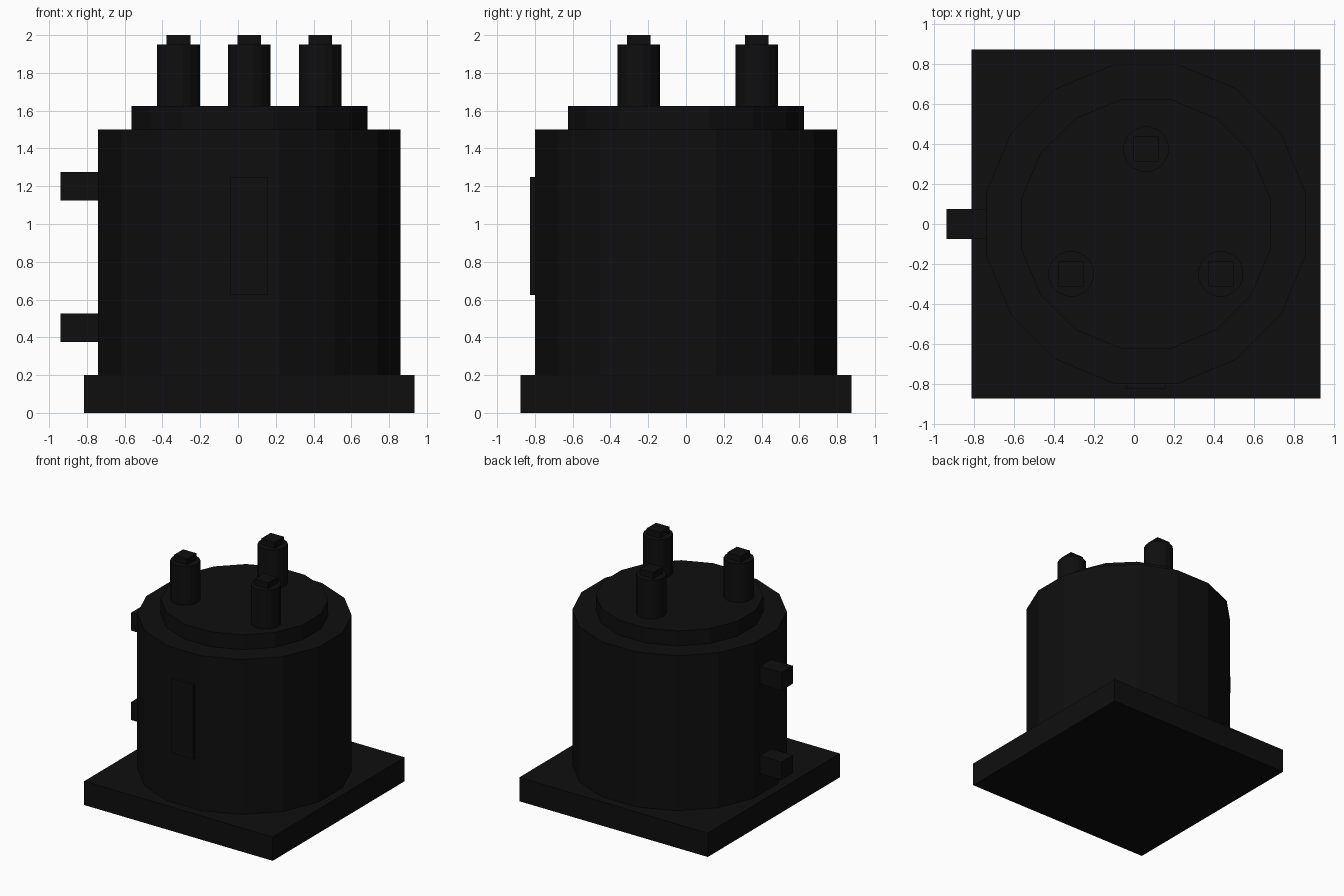
import bpy
import math

cube = bpy.data.objects.get("Cube")
if cube:
    bpy.data.objects.remove(cube, do_unlink=True)

CX = 0.06    # axis of the tank
SIDES = 16

black = bpy.data.materials.new("matte_black")
black.use_nodes = True
colour = (0.0045, 0.0045, 0.0045, 1)
black.diffuse_color = colour
black.node_tree.nodes["Principled BSDF"].inputs["Base Color"].default_value = colour


def finish(name):
    obj = bpy.context.object
    obj.name = name
    obj.data.materials.append(black)
    return obj


def box(name, x, y, z):
    """Box from (min, max) pairs."""
    spans = (x, y, z)
    bpy.ops.mesh.primitive_cube_add(size=1, location=[(a + b) / 2 for a, b in spans])
    obj = finish(name)
    obj.scale = [b - a for a, b in spans]
    bpy.ops.object.transform_apply(location=False, rotation=False, scale=True)
    return obj


def drum(name, x, y, half_width, z0, z1):
    """Faceted cylinder with flat sides turned towards the axes."""
    bpy.ops.mesh.primitive_cylinder_add(
        vertices=SIDES, radius=half_width / math.cos(math.pi / SIDES),
        depth=z1 - z0, location=(x, y, (z0 + z1) / 2),
        rotation=(0, 0, math.pi / SIDES))
    return finish(name)


# Base, tank and lid
box("base_plate", (CX - 0.875, CX + 0.875), (-0.875, 0.875), (0, 0.2))
drum("tank", CX, 0, 0.8, 0.2, 1.5)
drum("lid", CX, 0, 0.625, 1.5, 1.625)

# Three terminals with square caps
terminals = {"right": (CX - 0.375, -0.25), "left": (CX + 0.375, -0.25), "back": (CX, 0.375)}
for side, (x, y) in terminals.items():
    drum(side + "_insulator", x, y, 0.1125, 1.625, 1.95)
    c = 0.0625
    box(side + "_terminal_cap", (x - c, x + c), (y - c, y + c), (1.95, 2.0))

# Mounting brackets on the right side
for name, z in (("lower_bracket", 0.375), ("upper_bracket", 1.125)):
    box(name, (-0.94, -0.69), (-0.075, 0.075), (z, z + 0.15))

# Raised plate on the front
box("front_plate", (CX - 0.1, CX + 0.1), (-0.825, -0.775), (0.625, 1.25))
